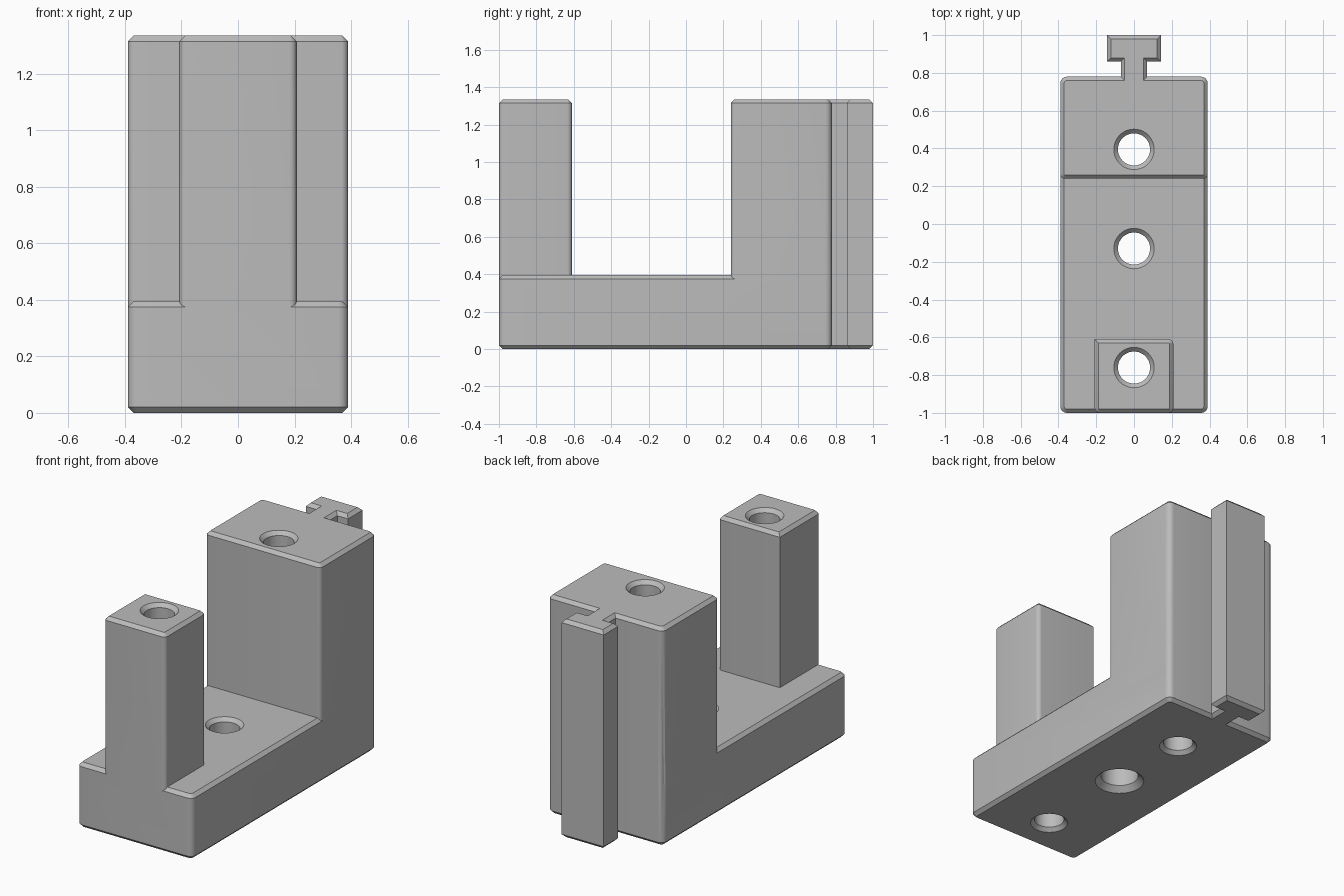
import bpy, bmesh, math
from mathutils import Vector

if "Cube" in bpy.data.objects:
    bpy.data.objects.remove(bpy.data.objects["Cube"])

CH = 0.02      # edge chamfer
TOP = 1.335    # full height
DECK = 0.395   # height of the base slab

gray = bpy.data.materials.new("gray")
gray.diffuse_color = (0.5, 0.5, 0.5, 1)
gray.use_nodes = True
gray.node_tree.nodes["Principled BSDF"].inputs["Base Color"].default_value = gray.diffuse_color


def rounded(corners, steps=6):
    """Counter-clockwise outline from (x, y, radius) corners."""
    out = []
    for i, (x, y, r) in enumerate(corners):
        p = Vector((x, y))
        if r == 0:
            out.append(p)
            continue
        a = (Vector(corners[i - 1][:2]) - p).normalized()
        b = (Vector(corners[(i + 1) % len(corners)][:2]) - p).normalized()
        centre = p + (a + b) * r
        for k in range(steps + 1):
            t = math.pi / 2 * k / steps
            out.append(centre - b * r * math.cos(t) - a * r * math.sin(t))
    return out


def inset(outline, d):
    """Mitred inward offset of an outline."""
    out = []
    for i, p in enumerate(outline):
        e1 = (p - outline[i - 1]).normalized()
        e2 = (outline[(i + 1) % len(outline)] - p).normalized()
        n1, n2 = Vector((-e1.y, e1.x)), Vector((-e2.y, e2.x))
        out.append(p + (n1 + n2) * d / (1 + n1.dot(n2)))
    return out


def loft(name, rings):
    """Closed solid through stacked (outline, z) rings."""
    bm = bmesh.new()
    loops = [[bm.verts.new((p.x, p.y, z)) for p in pts] for pts, z in rings]
    n = len(loops[0])
    for lo, hi in zip(loops, loops[1:]):
        for i in range(n):
            j = (i + 1) % n
            bm.faces.new((lo[i], lo[j], hi[j], hi[i]))
    bm.faces.new(loops[0][::-1])
    bm.faces.new(loops[-1])
    bmesh.ops.recalc_face_normals(bm, faces=bm.faces)
    me = bpy.data.meshes.new(name)
    bm.to_mesh(me)
    bm.free()
    ob = bpy.data.objects.new(name, me)
    bpy.context.collection.objects.link(ob)
    me.materials.append(gray)
    return ob


def prism(name, outline, z0, z1, chamfer_bottom):
    rings = [(outline, z0)]
    if chamfer_bottom:
        rings = [(inset(outline, CH), z0), (outline, z0 + CH)]
    rings += [(outline, z1 - CH), (inset(outline, CH), z1)]
    return loft(name, rings)


def bore(name, y, rings):
    """Round hole cutter from (radius, z) steps."""
    n = 48
    return loft(name, [([Vector((r * math.cos(2 * math.pi * k / n),
                                 y + r * math.sin(2 * math.pi * k / n)))
                         for k in range(n)], z) for r, z in rings])


# T-shaped rail on the back, shared by the base and the tower
R = 0.035
W = 0.39
rail = [(0.07, 0.78, 0), (0.07, 0.86, 0), (0.143, 0.86, 0), (0.143, 1, 0),
        (-0.143, 1, 0), (-0.143, 0.86, 0), (-0.07, 0.86, 0), (-0.07, 0.78, 0)]
back = [(W, 0.78, R)] + rail + [(-W, 0.78, R)]

body = prism("bracket_body",
             rounded([(-W, -1, R), (W, -1, R)] + back), 0, DECK, True)
tower = prism("rear_tower",
              rounded([(-W, 0.24, 0.025), (W, 0.24, 0.025)] + back),
              0.2, TOP, False)
post = prism("front_post",
             rounded([(-0.208, -1, 0.025), (0.208, -1, 0.025),
                      (0.208, -0.61, 0.025), (-0.208, -0.61, 0)]),
             0.2, TOP, False)

# Vertical bolt holes with countersunk rims
r, rim, e = 0.085, 0.107, 0.01


def through(name, y, top):
    return bore(name, y, [(rim + e, -e), (r, rim - r), (r, top - rim + r),
                          (rim + e, top + e)])


tower_hole = through("tower_hole", 0.395, TOP)
post_hole = through("post_hole", -0.76, TOP)
# Middle hole, widened from below
deck_hole = bore("deck_hole", -0.13,
                 [(0.15, -e), (0.107, 0.033), (0.107, 0.2), (r, 0.2),
                  (r, DECK - rim + r), (rim + e, DECK + e)])

# Join the parts, then cut the holes
for part, op in ((tower, 'UNION'), (post, 'UNION'), (tower_hole, 'DIFFERENCE'),
                 (post_hole, 'DIFFERENCE'), (deck_hole, 'DIFFERENCE')):
    bpy.context.view_layer.objects.active = body
    mod = body.modifiers.new(part.name, 'BOOLEAN')
    mod.operation, mod.object, mod.solver = op, part, 'EXACT'
    bpy.ops.object.modifier_apply(modifier=mod.name)
    bpy.data.objects.remove(part)

body.select_set(True)
bpy.ops.object.shade_smooth_by_angle(angle=math.radians(30))
